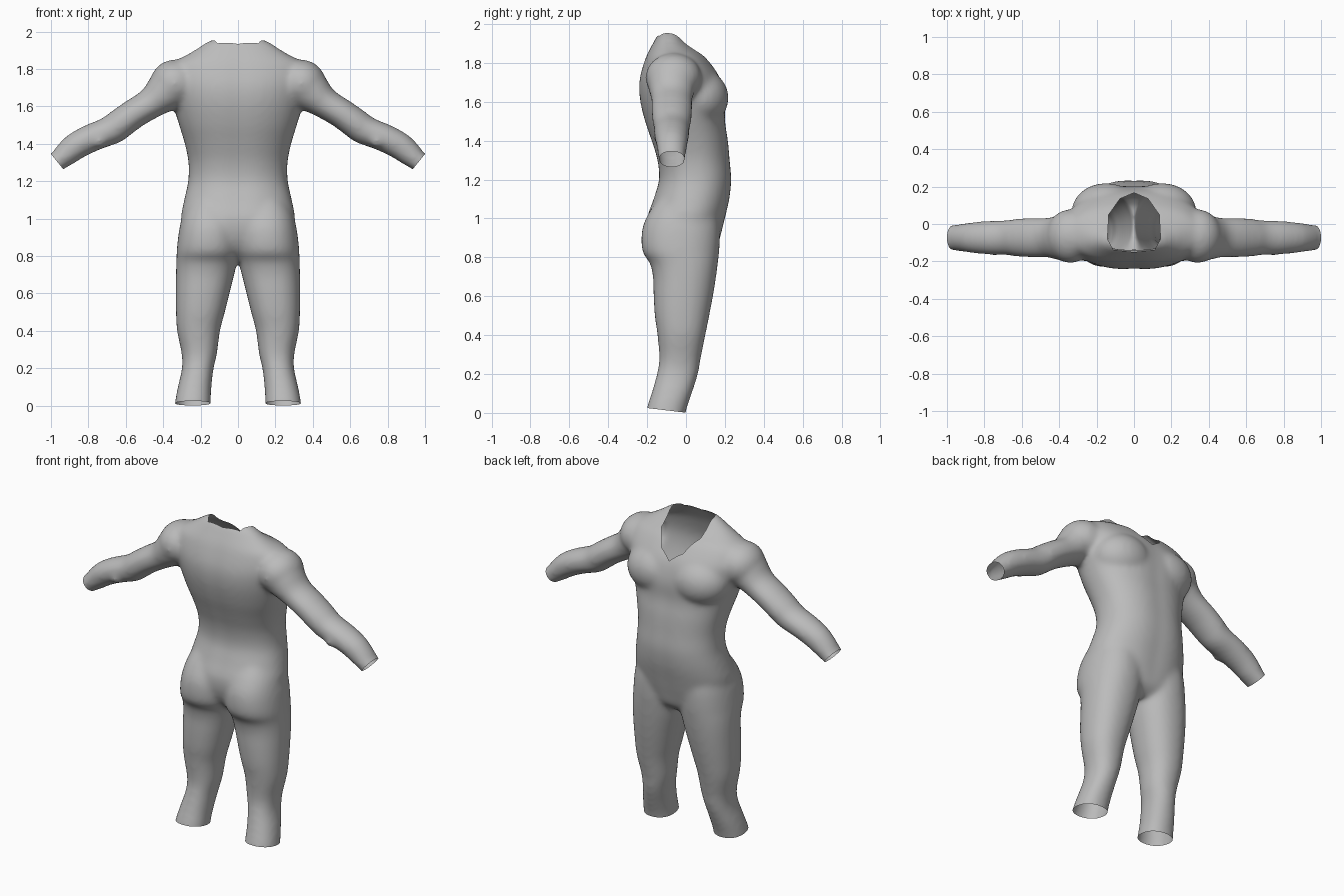
import bpy, bmesh, math
from mathutils import Vector

if "Cube" in bpy.data.objects:
    bpy.data.objects.remove(bpy.data.objects["Cube"])

SEG = 40


def smooth_rows(rows, n=5):
    """Catmull-Rom interpolation through the rows of a section table."""
    out = []
    for i in range(len(rows) - 1):
        p0, p1 = rows[max(i - 1, 0)], rows[i]
        p2, p3 = rows[i + 1], rows[min(i + 2, len(rows) - 1)]
        for k in range(n):
            t = k / n
            out.append([0.5 * (2 * b + (c - a) * t + (2 * a - 5 * b + 4 * c - d) * t * t
                               + (3 * b - a - 3 * c + d) * t ** 3)
                        for a, b, c, d in zip(p0, p1, p2, p3)])
    return out + [list(rows[-1])]


def loft(bm, rings):
    """Closed solid through a list of point rings."""
    vs = [[bm.verts.new(p) for p in ring] for ring in rings]
    for a, b in zip(vs, vs[1:]):
        for i in range(SEG):
            j = (i + 1) % SEG
            bm.faces.new((a[i], a[j], b[j], b[i]))
    bm.faces.new(vs[0][::-1])
    bm.faces.new(vs[-1])


def oval(power=2.0):
    for i in range(SEG):
        a = 2 * math.pi * i / SEG
        c, s = math.cos(a), math.sin(a)
        yield (math.copysign(abs(c) ** (2 / power), c),
               math.copysign(abs(s) ** (2 / power), s))


def upright(rows, power, groove=0.0):
    """Horizontal rings from rows of z, x min, x max, y min, y max."""
    rings = []
    for z, x0, x1, y0, y1 in smooth_rows(rows):
        ring = []
        for c, s in oval(power):
            x = (x0 + x1) / 2 + c * (x1 - x0) / 2
            dent = 1 - groove * math.exp(-(x / 0.06) ** 2)
            ring.append((x, (y0 + y1) / 2 + s * dent * (y1 - y0) / 2, z))
        rings.append(ring)
    return rings


# torso: z, half width, back y, front y
torso = [(0.77, .07, -.08, .10), (0.82, .18, -.15, .155), (0.90, .28, -.195, .18),
         (1.00, .305, -.205, .205), (1.10, .288, -.172, .228), (1.20, .267, -.144, .238),
         (1.30, .265, -.152, .230), (1.40, .285, -.182, .221), (1.50, .315, -.216, .206),
         (1.60, .345, -.240, .208), (1.68, .365, -.246, .193), (1.74, .378, -.238, .170),
         (1.80, .370, -.220, .128), (1.84, .343, -.205, .092), (1.87, .285, -.190, .050),
         (1.905, .225, -.170, .005), (1.945, .165, -.146, -.025), (1.965, .11, -.12, -.05)]
# leg: z, inner x, outer x, back y, front y
leg = [(-.06, .145, .345, -.215, -.015), (0.02, .145, .337, -.203, .003),
       (0.10, .142, .322, -.178, .03), (0.20, .130, .300, -.150, .062),
       (0.28, .112, .302, -.138, .076), (0.40, .096, .326, -.147, .100),
       (0.50, .070, .332, -.161, .120), (0.60, .045, .333, -.167, .139),
       (0.70, .020, .332, -.170, .155), (0.77, .004, .330, -.186, .164),
       (0.82, -.008, .328, -.220, .170), (0.88, -.012, .323, -.230, .174),
       (0.96, -.010, .311, -.222, .174), (1.04, .01, .288, -.185, .160),
       (1.12, .05, .24, -.13, .13)]
# arm: x, z, radius across, radius front to back
arm = [(.25, 1.735, .10, .11), (.33, 1.725, .125, .13), (.39, 1.68, .112, .122),
       (.46, 1.62, .085, .107), (.55, 1.565, .080, .106), (.62, 1.515, .081, .102),
       (.68, 1.472, .081, .094), (.775, 1.435, .078, .090), (.86, 1.392, .074, .083),
       (.915, 1.35, .067, .075), (.967, 1.305, .054, .069), (1.04, 1.247, .046, .065)]

bm = bmesh.new()
loft(bm, upright([(z, -w, w, b, f) for z, w, b, f in torso], 2.25, 0.035))
for side in (1, -1):
    rings = upright(leg, 2.2)
    loft(bm, [[(side * x, y, z) for x, y, z in r] for r in rings])
    rings = []
    for x, z, r, ry in smooth_rows(arm):
        rings.append([(side * (x + .62 * r * c), -.073 + ry * s, z + .785 * r * c)
                      for c, s in oval()])
    loft(bm, rings)
    # chest muscle, shoulder and elbow
    for centre, size in (((.15, .065, 1.62), (.185, .155, .15)),
                         ((.34, -.065, 1.725), (.13, .145, .125)),
                         ((.745, -.14, 1.42), (.04, .03, .04))):
        new = bmesh.ops.create_uvsphere(bm, u_segments=24, v_segments=16, radius=1)["verts"]
        for v in new:
            v.co = Vector((side * (centre[0] + v.co.x * size[0]),
                           centre[1] + v.co.y * size[1], centre[2] + v.co.z * size[2]))
bmesh.ops.recalc_face_normals(bm, faces=bm.faces)
solid = bpy.data.meshes.new("body_suit")
bm.to_mesh(solid)
bm.free()
suit = bpy.data.objects.new("body_suit", solid)
bpy.context.collection.objects.link(suit)

# fuse the parts into one skin and soften the joins
fuse = suit.modifiers.new("fuse", 'REMESH')
fuse.mode = 'VOXEL'
fuse.voxel_size = 0.013
soft = suit.modifiers.new("soften", 'SMOOTH')
soft.factor = 0.5
soft.iterations = 16
graph = bpy.context.evaluated_depsgraph_get()
skin = bpy.data.meshes.new_from_object(suit.evaluated_get(graph))
suit.modifiers.clear()
suit.data = skin

bm = bmesh.new()
bm.from_mesh(skin)


def cut(point, normal, inside, clear):
    """Slice only the faces whose centre passes the inside test."""
    near = [f for f in bm.faces if inside(f.calc_center_median())]
    geom = list({v for f in near for v in f.verts}) + list({e for f in near for e in f.edges}) + near
    bmesh.ops.bisect_plane(bm, geom=geom, dist=1e-5, plane_co=point,
                           plane_no=normal, clear_outer=clear)


# open wrists and ankles
for side in (1, -1):
    cut((side * .967, 0, 1.305), (side * .777, 0, -.63), lambda c: c.x * side > .8, True)
cut((0, 0, 0.001), (0, -.12, -1), lambda c: c.z < .2, True)

# open neck, round at the back and pointed at the front
half = [(0, .167), (.075, .135), (.135, .05), (.142, -.08), (.11, -.138), (0, -.150)]
planes = []
for (x0, y0), (x1, y1) in zip(half, half[1:]):
    for side in (1, -1):
        planes.append((Vector((side * x0, y0, 0)), Vector((side * (y0 - y1), x1 - x0, 0))))
for p, n in planes:
    cut(p, n, lambda c: c.z > 1.68 and abs(c.x) < .2, False)
hole = []
for f in bm.faces:
    c = f.calc_center_median()
    if c.z > 1.70 and all((c - p).dot(n) < 0 for p, n in planes):
        hole.append(f)
bmesh.ops.delete(bm, geom=hole, context='FACES')
bm.to_mesh(skin)
bm.free()

grey = bpy.data.materials.new("plain grey")
grey.diffuse_color = (0.5, 0.5, 0.5, 1)
grey.use_nodes = True
grey.node_tree.nodes["Principled BSDF"].inputs["Base Color"].default_value = grey.diffuse_color
skin.materials.clear()
skin.materials.append(grey)
for poly in skin.polygons:
    poly.use_smooth = True
    poly.material_index = 0
